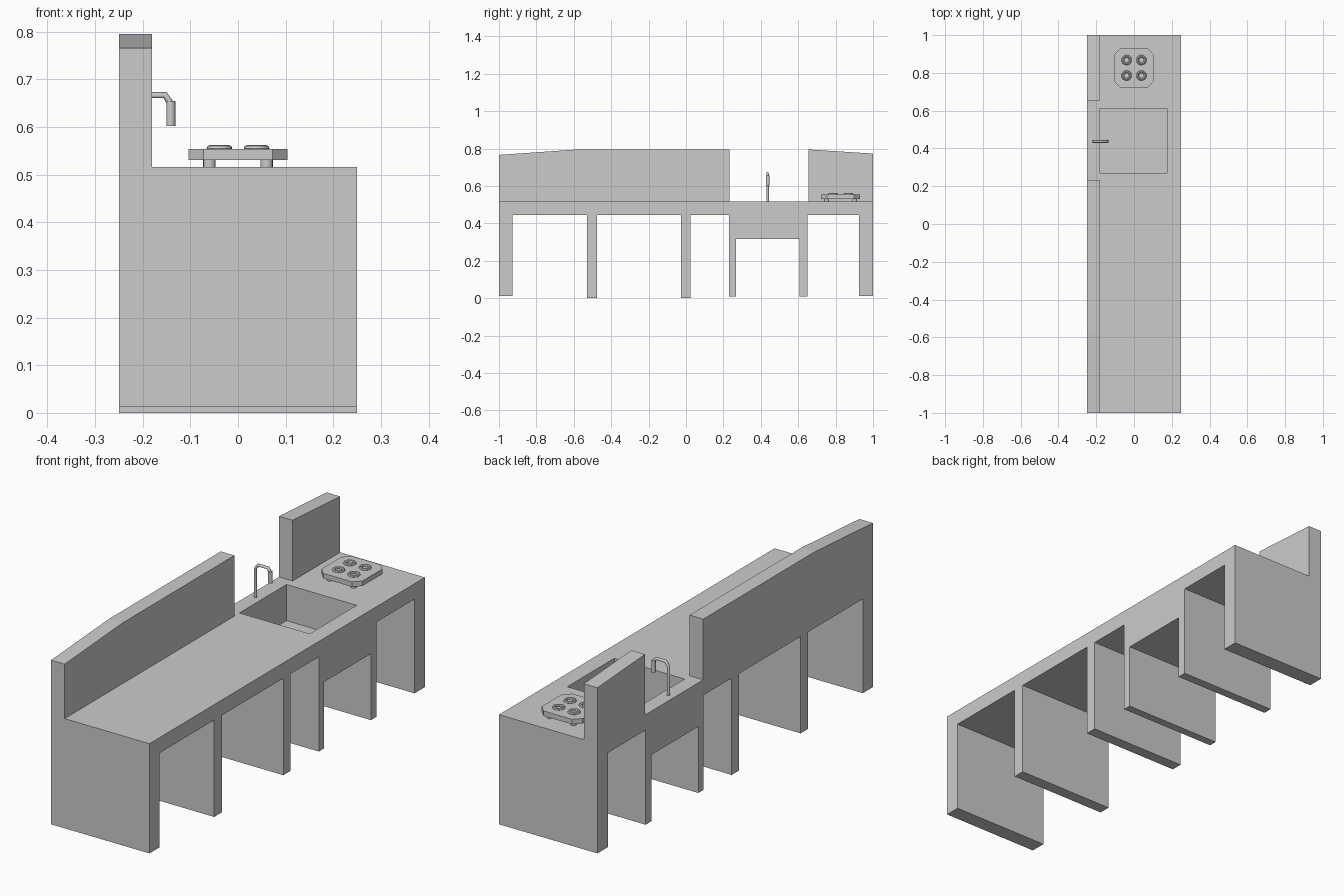
import bpy, bmesh, math

if "Cube" in bpy.data.objects:
    bpy.data.objects.remove(bpy.data.objects["Cube"])


def mesh_object(name, bm):
    bmesh.ops.recalc_face_normals(bm, faces=bm.faces)
    mesh = bpy.data.meshes.new(name)
    bm.to_mesh(mesh)
    bm.free()
    obj = bpy.data.objects.new(name, mesh)
    bpy.context.collection.objects.link(obj)
    return obj


def extrude(name, points, offset):
    """Extrude a closed outline of 3D points along an offset."""
    bm = bmesh.new()
    face = bm.faces.new([bm.verts.new(p) for p in points])
    result = bmesh.ops.extrude_face_region(bm, geom=[face], use_keep_orig=True)
    moved = [v for v in result["geom"] if isinstance(v, bmesh.types.BMVert)]
    bmesh.ops.translate(bm, verts=moved, vec=offset)
    return mesh_object(name, bm)


def side_profile(name, yz, x0, x1):
    return extrude(name, [(x0, y, z) for y, z in yz], (x1 - x0, 0, 0))


def cylinder(name, x, y, z0, z1, radius, sides=16):
    bpy.ops.mesh.primitive_cylinder_add(vertices=sides, radius=radius, depth=z1 - z0,
                                        location=(x, y, (z0 + z1) / 2))
    bpy.context.object.name = name
    bpy.ops.object.shade_smooth_by_angle()


# Counter: worktop, sink housing and leg panels as one side profile
TOP = 0.516
panels = [(-1, -0.927, 0.012), (-0.53, -0.475, 0), (-0.028, 0.025, 0),
          (0.23, 0.268, 0.01), (0.608, 0.65, 0.01), (0.925, 1, 0.012)]
ceilings = [0.445, 0.445, 0.445, 0.315, 0.445]
outline = [(1, TOP), (-1, TOP)]
for i, (y0, y1, z) in enumerate(panels):
    outline += [(y0, z), (y1, z)]
    if i < len(ceilings):
        outline += [(y1, ceilings[i]), (panels[i + 1][0], ceilings[i])]
counter = side_profile("counter", outline, -0.25, 0.25)

# Sink basin cut into the counter
cutter = side_profile("basin_cutter", [(0.27, 0.35), (0.612, 0.35), (0.612, 0.6), (0.27, 0.6)],
                      -0.182, 0.175)
cutter.hide_render = True
cut = counter.modifiers.new("basin", "BOOLEAN")
cut.operation = "DIFFERENCE"
cut.solver = "EXACT"
cut.object = cutter
bpy.context.view_layer.objects.active = counter
bpy.ops.object.modifier_apply(modifier=cut.name)
bpy.data.objects.remove(cutter)

# Back walls with sloping ends
side_profile("long_back_wall", [(-1, TOP), (0.232, TOP), (0.232, 0.795), (-0.58, 0.795),
                                (-1, 0.766)], -0.25, -0.181)
side_profile("short_back_wall", [(0.655, TOP), (1, TOP), (1, 0.773), (0.655, 0.795)],
             -0.25, -0.181)

# Stove plate: octagon with feet and burner rings
CY, R, C = 0.827, 0.104, 0.072
octagon = [(R, -C), (R, C), (C, R), (-C, R), (-R, C), (-R, -C), (-C, -R), (C, -R)]
extrude("stove_plate", [(x, CY + y, 0.531) for x, y in octagon], (0, 0, 0.023))
for sx in (-1, 1):
    for sy in (-1, 1):
        cylinder("stove_foot", sx * 0.06, CY + sy * 0.075, TOP - 0.001, 0.533, 0.013)
        bpy.ops.mesh.primitive_torus_add(major_radius=0.02, minor_radius=0.007,
                                         major_segments=20, minor_segments=8,
                                         location=(sx * 0.039, CY + sy * 0.041, 0.555))
        bpy.context.object.name = "burner_ring"
        bpy.ops.object.shade_smooth_by_angle()

# Tap: bent pipe and nozzle
curve = bpy.data.curves.new("tap_pipe", "CURVE")
curve.dimensions = "3D"
curve.bevel_depth = 0.007
curve.bevel_resolution = 2
curve.use_fill_caps = True
path = [(-0.217, TOP - 0.005), (-0.217, 0.648), (-0.202, 0.667), (-0.153, 0.667),
        (-0.142, 0.65)]
spline = curve.splines.new("POLY")
spline.points.add(len(path) - 1)
for point, (x, z) in zip(spline.points, path):
    point.co = (x, 0.437, z, 1)
bpy.context.collection.objects.link(bpy.data.objects.new("tap_pipe", curve))
cylinder("tap_nozzle", -0.141, 0.437, 0.602, 0.655, 0.0095)
